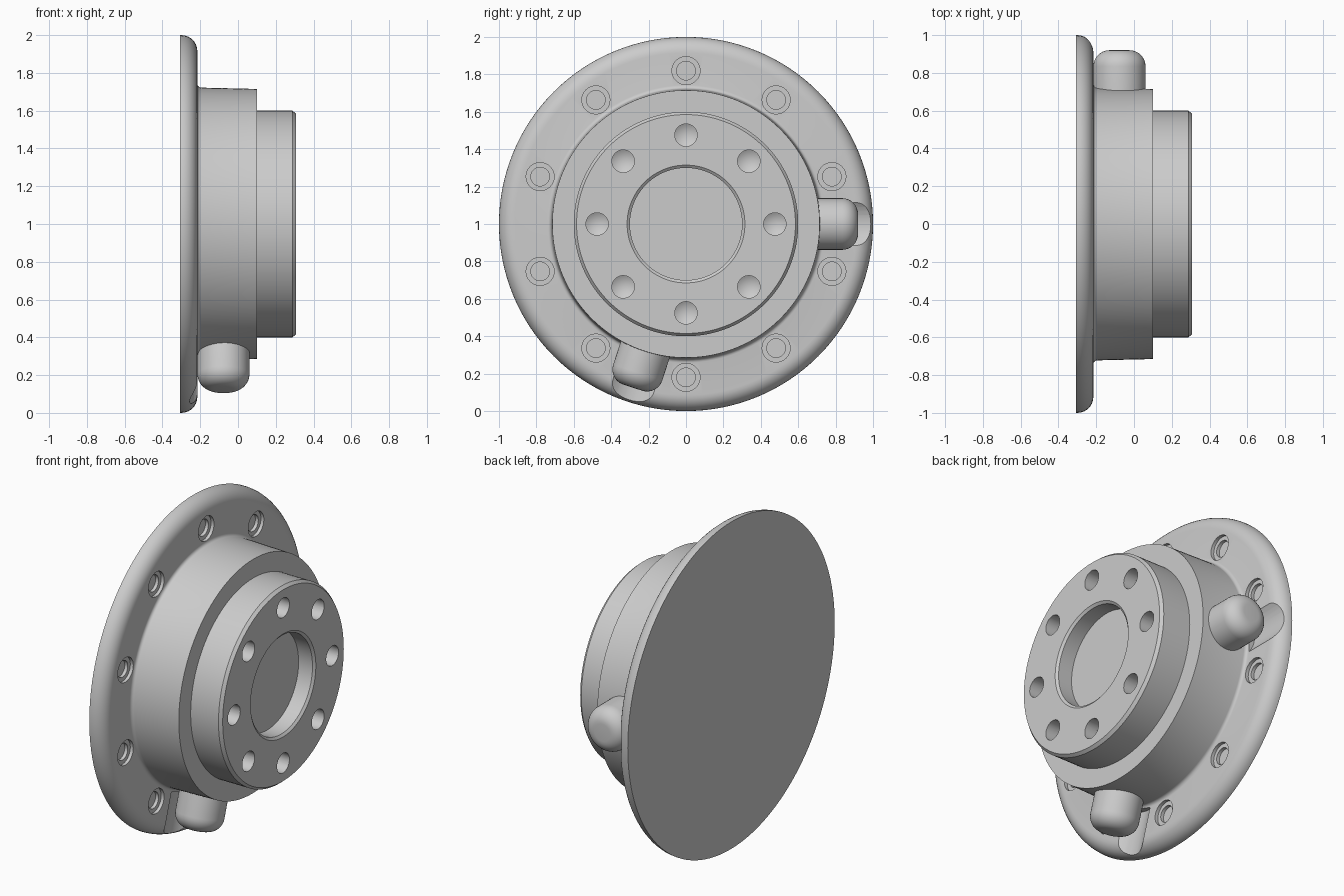
import bpy, bmesh
from math import pi, sin, cos, radians
from mathutils import Matrix, Vector

cube = bpy.data.objects.get("Cube")
if cube:
    bpy.data.objects.remove(cube)

grey = bpy.data.materials.new("plain_grey")
grey.use_nodes = True
colour = (0.6, 0.6, 0.6, 1)
grey.diffuse_color = colour
grey.node_tree.nodes["Principled BSDF"].inputs["Base Color"].default_value = colour

CENTRE = Vector((0, 0, 1))


def arc(cx, cr, rad, a0, a1, n=8):
    """Arc points (axial, radius) for a profile."""
    return [(cx + rad * cos(radians(a0 + (a1 - a0) * i / n)),
             cr + rad * sin(radians(a0 + (a1 - a0) * i / n))) for i in range(n + 1)]


def lathe(bm, profile, matrix, steps):
    """Spin an (axial, radius) profile about the x axis, then place it."""
    verts = [bm.verts.new((a, r, 0)) for a, r in profile]
    edges = [bm.edges.new(p) for p in zip(verts, verts[1:])]
    out = bmesh.ops.spin(bm, geom=verts + edges, axis=(1, 0, 0), cent=(0, 0, 0),
                         angle=2 * pi, steps=steps, use_duplicate=False)
    new = [v for v in bm.verts if v.index == -1 or not v.tag]
    bmesh.ops.remove_doubles(bm, verts=new, dist=1e-5)
    new = [v for v in bm.verts if not v.tag]
    bmesh.ops.transform(bm, matrix=matrix, verts=new)
    for v in new:
        v.tag = True


def make(name, profile, matrices, steps):
    bm = bmesh.new()
    for m in matrices:
        lathe(bm, profile, m, steps)
    bmesh.ops.recalc_face_normals(bm, faces=bm.faces)
    mesh = bpy.data.meshes.new(name)
    bm.to_mesh(mesh)
    bm.free()
    mesh.materials.append(grey)
    ob = bpy.data.objects.new(name, mesh)
    bpy.context.collection.objects.link(ob)
    return ob


def activate(ob):
    bpy.ops.object.select_all(action='DESELECT')
    ob.select_set(True)
    bpy.context.view_layer.objects.active = ob


def cut(ob, cutter):
    mod = ob.modifiers.new("cut", 'BOOLEAN')
    mod.operation = 'DIFFERENCE'
    mod.solver = 'EXACT'
    mod.object = cutter
    activate(ob)
    bpy.ops.object.modifier_apply(modifier=mod.name)
    bpy.data.objects.remove(cutter)


def ring(count, radius, x):
    """Placements around the main axis, starting at the top."""
    return [Matrix.Translation(CENTRE + Vector((x, radius * sin(2 * pi * i / count),
                                                radius * cos(2 * pi * i / count))))
            for i in range(count)]


# Flange, body and hub in one turned profile, with a central recess
BACK, FACE, STEP, FRONT = -0.306, -0.215, 0.1, 0.306
profile = [(BACK, 0), (BACK, 1.0)]
profile += arc(FACE - 0.085, 0.915, 0.085, 90, 0)
profile += arc(FACE + 0.02, 0.742, 0.02, 180, 270, 4)
profile += [(STEP, 0.715), (STEP, 0.6), (FRONT - 0.018, 0.6), (FRONT, 0.585),
            (FRONT, 0.315), (FRONT - 0.012, 0.3), (0.2, 0.3), (0.2, 0)]
housing = make("flanged_housing", profile, [Matrix.Translation(CENTRE)], 128)

# Blind holes in the hub face
cut(housing, make("hub_hole_cutter",
                  [(0.05, 0), (0.05, 0.06), (-0.08, 0.06), (-0.115, 0)],
                  ring(8, 0.475, FRONT), 32))

# Counterbored holes in the flange
cut(housing, make("flange_hole_cutter",
                  [(0.03, 0), (0.03, 0.075), (-0.02, 0.075), (-0.02, 0.05),
                   (-0.04, 0.05), (-0.04, 0)],
                  ring(10, 0.82, FACE), 32))

# Radial ports, with a scoop in the flange beside each
ports = [Matrix.Translation(CENTRE + Vector((-0.077, 0, 0)))
         @ Matrix.Rotation(radians(a), 4, 'X') @ Matrix.Rotation(pi / 2, 4, 'Z')
         for a in (0, 252)]
cut(housing, make("scoop_cutter", [(0.735, 0), (0.735, 0.18), (1.1, 0.18), (1.1, 0)],
                  ports, 48))
port_profile = [(0.6, 0), (0.6, 0.138)] + arc(0.835, 0.053, 0.085, 90, 0) + [(0.92, 0)]
port_objects = [make(name, port_profile, [m], 48)
                for name, m in zip(("side_port", "lower_port"), ports)]

for ob in [housing] + port_objects:
    activate(ob)
    bpy.ops.object.shade_smooth_by_angle(angle=radians(30))
